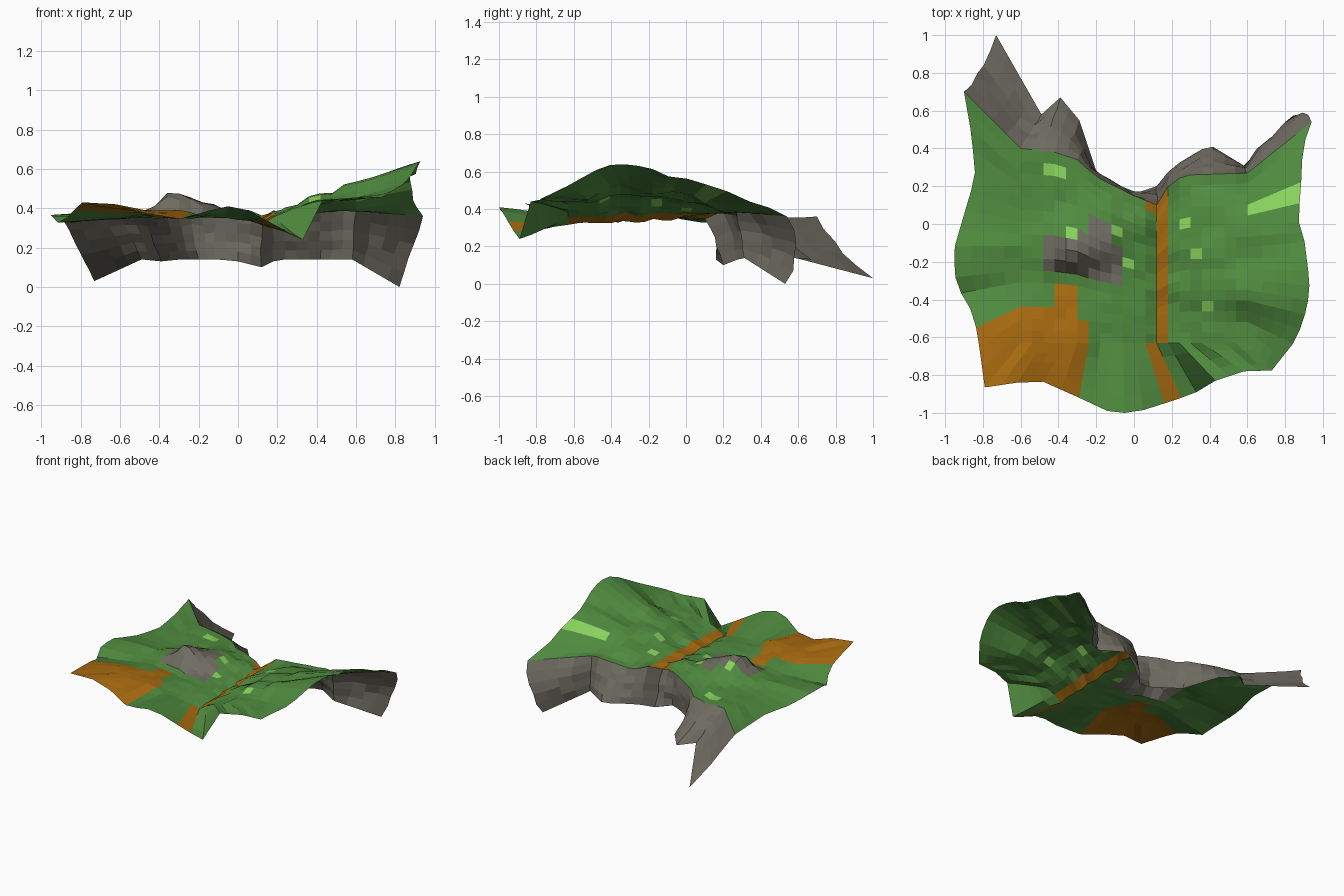
import bpy, bmesh, random
from mathutils import Vector

if "Cube" in bpy.data.objects:
    bpy.data.objects.remove(bpy.data.objects["Cube"])

random.seed(4)


def interp(keys, x):
    """Piecewise linear lookup: each key is (x, values...)."""
    if x <= keys[0][0]:
        return Vector(keys[0][1:])
    for a, b in zip(keys, keys[1:]):
        if x <= b[0]:
            return Vector(a[1:]).lerp(Vector(b[1:]), (x - a[0]) / (b[0] - a[0]))
    return Vector(keys[-1][1:])


def inside(p, poly):
    hit = False
    for (ax, ay), (bx, by) in zip(poly, poly[1:] + poly[:1]):
        if (ay > p.y) != (by > p.y) and p.x < (bx - ax) * (p.y - ay) / (by - ay) + ax:
            hit = not hit
    return hit


# Outer rim: core coordinate -> rim x, y, z
FRONT = [(-.6, -.79, -.865, .43), (-.48, -.62, -.84, .42), (-.36, -.48, -.835, .375),
         (-.24, -.29, -.92, .345), (-.12, -.14, -.99, .39), (-.06, -.05, -1, .41),
         (0, .05, -.985, .39), (.06, .16, -.95, .33), (.12, .25, -.92, .28),
         (.18, .33, -.89, .24), (.24, .43, -.83, .44), (.36, .58, -.78, .45), (.6, .73, -.775, .455)]
RIGHT = [(-.63, .73, -.775, .455), (-.5, .86, -.61, .535), (-.42, .9, -.5, .60),
         (-.36, .92, -.42, .635), (-.28, .93, -.31, .64), (-.19, .915, -.19, .62),
         (-.13, .905, -.1, .575), (0, .87, .02, .56),
         (.1, .885, .22, .495), (.157, .89, .34, .44), (.21, .905, .44, .41), (.27, .94, .54, .36)]
LEFT = [(-.63, -.79, -.865, .43), (-.45, -.83, -.57, .395), (-.38, -.86, -.46, .36),
        (-.32, -.91, -.38, .32), (-.25, -.945, -.29, .36), (-.13, -.955, -.14, .37),
        (0, -.9, .05, .33), (.13, -.84, .25, .325), (.25, -.86, .47, .335), (.39, -.9, .7, .36)]
# Back edge of the meadow (x -> x, y) and foot of the cliff (top x -> x, y, z)
BACK = [(x, x, y) for x, y in [(-.6, .4), (-.42, .38), (-.3, .34), (-.2, .25), (-.1, .2), (0, .15),
                               (.12, .1), (.2, .23), (.3, .26), (.6, .27)]]
FOOT = [(-.9, -.73, 1, .03), (-.6, -.49, .58, .14), (-.48, -.39, .67, .13), (-.36, -.29, .55, .14),
        (-.24, -.2, .28, .14), (-.1, -.1, .21, .14), (0, 0, .16, .13), (.12, .12, .2, .1),
        (.2, .2, .3, .14), (.4, .4, .42, .14), (.6, .58, .31, .14), (.94, .82, .53, 0)]
# Spot heights of the meadow
SPOTS = [(-.6, -.6, .40), (-.35, -.6, .39), (-.4, -.4, .375), (-.1, -.6, .35), (0, -.4, .35),
         (.08, -.6, .34), (.15, -.6, .32), (.15, -.42, .33), (.15, -.25, .335), (.15, -.08, .345),
         (.15, .08, .355), (.26, -.6, .39), (.26, -.35, .41), (.26, -.1, .405), (.4, -.57, .44),
         (.4, -.35, .48), (.4, -.15, .47), (.6, -.6, .45), (.6, -.35, .535), (.6, -.05, .49),
         (.4, .05, .43), (.6, .27, .385), (.35, .25, .37), (0, -.15, .36), (0, .13, .37),
         (.04, 0, .4), (-.2, .2, .36), (-.4, .15, .355), (-.6, .39, .355), (-.35, .33, .35),
         (-.6, .05, .345), (-.6, -.25, .345), (-.35, -.16, .495), (-.27, -.14, .475),
         (-.18, -.1, .435), (-.25, -.29, .34), (-.38, -.29, .34), (-.1, -.28, .35),
         (-.2, .03, .41), (-.47, -.15, .38)]
DIRT = [(-1, -.62), (-.83, -.57), (-.6, -.455), (-.45, -.45), (-.42, -.32), (-.33, -.32), (-.33, -.5),
        (-.27, -.5), (-.25, -.64), (-.29, -.95), (-1, -.95)]
ROCK = [(-.48, -.06), (-.32, -.07), (-.2, .06), (-.12, 0), (-.11, -.13), (-.05, -.16),
        (-.05, -.31), (-.2, -.31), (-.25, -.28), (-.48, -.28)]
TUFTS = [(-.45, .29), (-.39, .29), (-.31, -.03), (-.12, -.65), (.38, -.43), (.33, -.14),
         (.27, -.02), (-.03, -.22), (-.08, -.05)]


def height(x, y):
    ws = [(1 / (((x - a) ** 2 + (y - b) ** 2) ** 1.6 + 8e-5), z) for a, b, z in SPOTS]
    z = sum(w * z for w, z in ws) / sum(w for w, _ in ws)
    # sunken path with a raised right bank
    z += -.012 if abs(x - .12) < .01 else .015 if abs(x - .18) < .01 else 0
    return z + random.uniform(-.005, .005)


NX, NY, NR, NC = 20, 16, 4, 5
parts = {k: [] for k in ("meadow", "dirt_path", "rock_outcrop", "bright_grass", "cliff")}

# Meadow core: regular grid whose back row follows the cliff edge
core = []
for i in range(NX + 1):
    x = -.6 + .06 * i
    top = interp(BACK, x).y
    ys = [-.63 + (top + .63) * j / NY for j in range(NY + 1)]
    core.append([Vector((x, y, height(x, y))) for y in ys])

for i in range(NX):
    for j in range(NY):
        q = [core[i][j], core[i + 1][j], core[i + 1][j + 1], core[i][j + 1]]
        c = sum(q, Vector((0, 0, 0))) / 4
        if i == 12 or (i == 11 and j == NY - 1):
            part = "dirt_path"
        elif inside(c, ROCK):
            part = "rock_outcrop"
        elif inside(c, DIRT):
            part = "dirt_path"
        elif any(abs(c.x - a) < .031 and abs(c.y - b) < .029 for a, b in TUFTS):
            part = "bright_grass"
        else:
            part = "meadow"
        parts[part].append(q)

# Outer ring: long strips fanning from the core to the rim
edge = [(core[0][j], interp(LEFT, core[0][j].y)) for j in range(NY, 0, -1)]
edge += [(core[i][0], interp(FRONT, core[i][0].x)) for i in range(NX + 1)]
edge += [(core[NX][j], interp(RIGHT, core[NX][j].y)) for j in range(1, NY + 1)]
ring = []
for a, b in edge:
    line = [a.lerp(b, k / NR) for k in range(NR + 1)]
    wobble = random.uniform(-.006, .006)
    for p in line[1:-1]:
        p.z += wobble
    ring.append(line)
for n, (r, s) in enumerate(zip(ring, ring[1:])):
    for k in range(NR):
        q = [r[k], r[k + 1], s[k + 1], s[k]]
        c = sum(q, Vector((0, 0, 0))) / 4
        part = "meadow"
        if n == NY + 11 or inside(c, DIRT):
            part = "dirt_path"
        elif n == NY + NX + 12:
            part = "bright_grass"
        parts[part].append(q)

# Cliff: hangs from the whole back edge down to its foot
brow = ring[0][::-1] + [core[i][NY] for i in range(1, NX)] + ring[-1]
face = []
for p in brow:
    foot = interp(FOOT, p.x)
    bulge = -.6 if p.x < -.65 else 1 if p.x > .65 else .15
    col = []
    for k in range(NC + 1):
        t = k / NC
        v = p.lerp(foot, t)
        v.y += .22 * t * (1 - t) * bulge
        if 0 < k < NC:
            v += Vector((random.uniform(-.006, .006), random.uniform(-.01, .01), 0))
        col.append(v)
    face.append(col)
for a, b in zip(face, face[1:]):
    for k in range(NC):
        parts["cliff"].append([a[k], b[k], b[k + 1], a[k + 1]])

COLOURS = {"meadow": (.08, .26, .05, 1), "dirt_path": (.4, .15, .005, 1),
           "rock_outcrop": (.16, .15, .12, 1), "cliff": (.16, .15, .12, 1),
           "bright_grass": (.25, .65, .11, 1)}

# One flat-shaded object per ground type, facing up (ground) or back (cliff)
for name, quads in parts.items():
    bm = bmesh.new()
    for q in quads:
        bm.faces.new([bm.verts.new(p) for p in q])
    bmesh.ops.remove_doubles(bm, verts=bm.verts, dist=.0005)
    for f in bm.faces:
        f.normal_update()
        if (f.normal.y if name == "cliff" else f.normal.z) < 0:
            f.normal_flip()
    me = bpy.data.meshes.new(name)
    bm.to_mesh(me)
    bm.free()
    mat = bpy.data.materials.new(name)
    mat.diffuse_color = COLOURS[name]
    mat.use_nodes = True
    mat.node_tree.nodes["Principled BSDF"].inputs["Base Color"].default_value = mat.diffuse_color
    me.materials.append(mat)
    bpy.context.collection.objects.link(bpy.data.objects.new(name, me))
